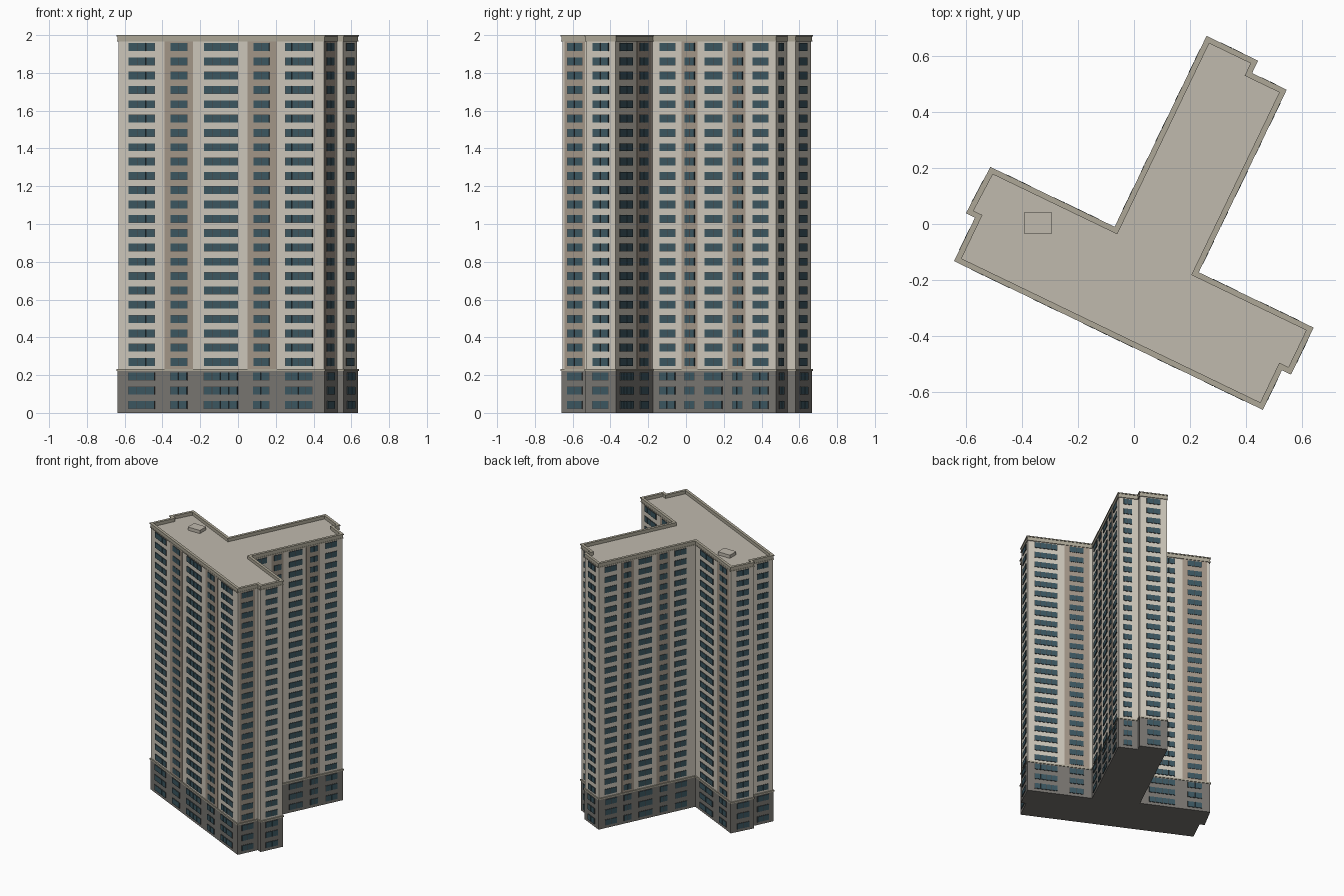
import bpy, bmesh
from mathutils import Vector

if "Cube" in bpy.data.objects:
    bpy.data.objects.remove(bpy.data.objects["Cube"])

# building axes (rotated plan): U along the long bar, V along the cross wing
U, V = Vector((0.901, -0.434, 0)), Vector((0.434, 0.901, 0))
PLAN = [(-.521, -.398), (.702, -.398), (.702, -.241), (.738, -.241), (.738, -.055),
        (.283, -.055), (.283, .668), (.146, .668), (.146, .717), (-.058, .717),
        (-.058, -.039), (-.550, -.039), (-.557, -.226), (-.521, -.226)]


def material(name, rgb):
    m = bpy.data.materials.new(name)
    m.diffuse_color = (*rgb, 1)
    m.use_nodes = True
    m.node_tree.nodes["Principled BSDF"].inputs["Base Color"].default_value = m.diffuse_color
    return m


CREAM = material("cream_wall", (.62, .58, .50))
TAUPE = material("taupe_panel", (.37, .31, .25))
STONE = material("grey_base", (.19, .18, .165))
GLASS = material("glass", (.045, .095, .12))
FRAME = material("frame", (.06, .06, .06))
TRIM = material("trim", (.42, .39, .31))
ROOF = material("roof", (.53, .49, .42))


def finish(bm, name, mat):
    bmesh.ops.recalc_face_normals(bm, faces=bm.faces)
    me = bpy.data.meshes.new(name)
    bm.to_mesh(me)
    bm.free()
    me.materials.append(mat)
    ob = bpy.data.objects.new(name, me)
    bpy.context.collection.objects.link(ob)
    return ob


def inset(d):
    """Plan outline moved inwards by d, in world coordinates."""
    pts = [U * a + V * b for a, b in PLAN]
    out = []
    for i, p in enumerate(pts):
        a = (p - pts[i - 1]).normalized()
        b = (pts[(i + 1) % len(pts)] - p).normalized()
        na, nb = Vector((-a.y, a.x, 0)), Vector((-b.y, b.x, 0))
        out.append(p + (na + nb) * d / (1 + na.dot(nb)))
    return out


def block(name, d, z0, z1, mat, width=None):
    """Extruded plan; with a width it becomes a hollow ring."""
    bm = bmesh.new()

    def loop(dd, z):
        return [bm.verts.new((p.x, p.y, z)) for p in inset(dd)]

    def bridge(a, b):
        for i in range(len(a)):
            j = (i + 1) % len(a)
            bm.faces.new((a[i], a[j], b[j], b[i]))

    lo, hi = loop(d, z0), loop(d, z1)
    bridge(lo, hi)
    if width:
        lo2, hi2 = loop(d + width, z0), loop(d + width, z1)
        bridge(hi, hi2)
        bridge(hi2, lo2)
        bridge(lo2, lo)
    else:
        bm.faces.new(lo)
        bm.faces.new(hi)
    return finish(bm, name, mat)


def wall_box(bm, edge, s0, s1, z0, z1, back, front):
    """Box on a wall: s along the edge, back/front measured outwards from the plan."""
    p, q = (U * a + V * b for a, b in (PLAN[edge], PLAN[(edge + 1) % len(PLAN)]))
    t = (q - p).normalized()
    n = Vector((t.y, -t.x, 0))
    v = [bm.verts.new(p + t * s + n * o + Vector((0, 0, z)))
         for z in (z0, z1) for s, o in ((s0, back), (s1, back), (s1, front), (s0, front))]
    for f in ((0, 1, 2, 3), (4, 5, 6, 7), (0, 1, 5, 4), (1, 2, 6, 5), (2, 3, 7, 6), (3, 0, 4, 7)):
        bm.faces.new([v[i] for i in f])


# main masses
block("tower_walls", .008, .22, 1.97, CREAM)
block("base_walls", .004, 0, .225, STONE)
block("base_ledge", 0, .223, .233, TRIM)
block("roof_deck", .012, 1.968, 1.974, ROOF)
block("parapet", .004, 1.965, 1.993, TRIM, .014)
block("parapet_cap", 0, 1.993, 2.0, TRIM, .02)
block("parapet_lip", .002, 1.965, 1.972, TRIM, .012)

# roof hatch, square to the world axes
bm = bmesh.new()
bmesh.ops.create_cube(bm, size=1)
bmesh.ops.scale(bm, vec=(.10, .075, .028), verts=bm.verts)
bmesh.ops.translate(bm, vec=(-.343, .003, 1.984), verts=bm.verts)
finish(bm, "roof_hatch", ROOF)

# window groups per wall: edge index -> spans along the wall
LONG = [(.033, .127), (.18, .24), (.297, .403), (.462, .522), (.58, .673)]
WINDOWS = {
    0: [(.067, .222), (.314, .414), (.51, .71), (.80, .896), (.988, 1.149)],
    1: [(.035, .125)],
    3: [(.045, .14)],
    4: [(.055, .215), (.30, .40)],
    5: LONG,
    6: [(.04, .10)],
    8: [(.055, .15)],
    9: [(s + .02, e + .02) for s, e in LONG],
    10: [(.06, .24), (.33, .43)],
    11: [(.05, .145)],
    13: [(.04, .13)],
}
PANELS = {
    0: [(.277, .444), (.766, .938)],
    1: [(.02, .14)],
    4: [(.265, .442)],
    5: [(.162, .256), (.433, .538)],
    9: [(.187, .281), (.458, .563)],
    10: [(.295, .465)],
}

# taupe vertical panels
bm = bmesh.new()
for edge, spans in PANELS.items():
    for s, e in spans:
        wall_box(bm, edge, s, e, .23, 1.967, -.012, -.006)
finish(bm, "taupe_panels", TAUPE)

# windows: dark frame behind separate panes, on 26 storeys
frames, panes = bmesh.new(), bmesh.new()
for edge, spans in WINDOWS.items():
    for s, e in spans:
        n = max(2, round((e - s) / .045))
        w = (e - s) / n
        for floor in range(26):
            z = .042 + .0758 * floor
            o = 0 if floor < 3 else -.004
            wall_box(frames, edge, s, e, z - .021, z + .021, o - .01, o - .001)
            for k in range(n):
                wall_box(panes, edge, s + k * w + .002, s + (k + 1) * w - .002,
                         z - .02, z + .02, o - .008, o + .001)
finish(frames, "window_frames", FRAME)
finish(panes, "window_panes", GLASS)
